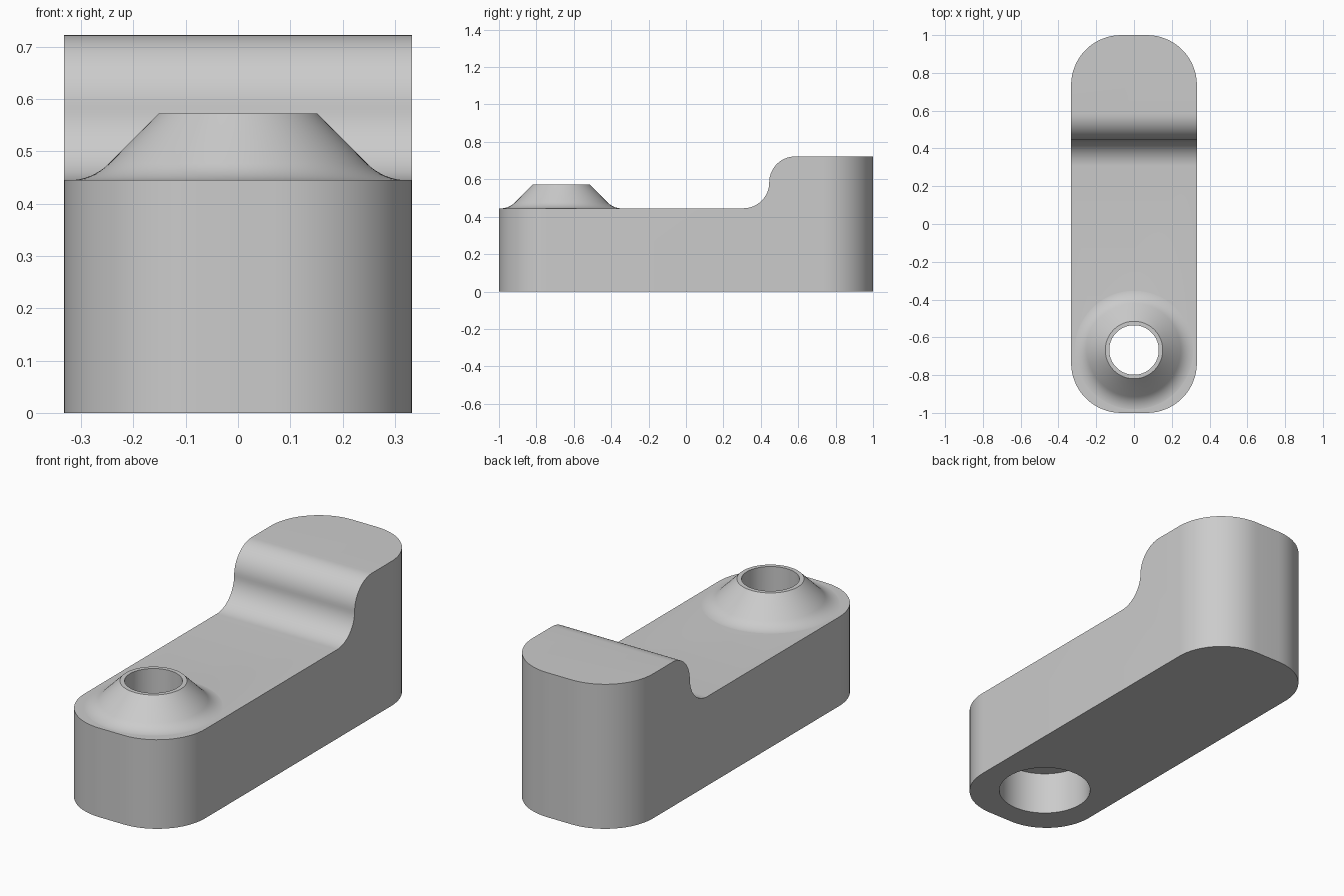
import bpy, bmesh
from math import sin, cos, pi, radians
from mathutils import Vector, Matrix

cube = bpy.data.objects.get("Cube")
if cube:
    bpy.data.objects.remove(cube, do_unlink=True)

HALF_W, CORNER = 0.333, 0.265      # plan outline
LOW, HIGH = 0.445, 0.722           # arm and heel heights
STEP_Y = 0.445                     # middle of the S-shaped step
HOLE_Y = -0.667

grey = bpy.data.materials.new("plain grey")
grey.use_nodes = True
grey.diffuse_color = (0.6, 0.6, 0.6, 1)
grey.node_tree.nodes["Principled BSDF"].inputs["Base Color"].default_value = (0.6, 0.6, 0.6, 1)


def arc(cx, cy, r, start, end, n=16):
    angles = [radians(start + (end - start) * i / n) for i in range(n + 1)]
    return [(cx + r * cos(a), cy + r * sin(a)) for a in angles]


def make_object(name, bm):
    bmesh.ops.recalc_face_normals(bm, faces=bm.faces)
    mesh = bpy.data.meshes.new(name)
    bm.to_mesh(mesh)
    bm.free()
    mesh.materials.append(grey)
    obj = bpy.data.objects.new(name, mesh)
    bpy.context.collection.objects.link(obj)
    return obj


def prism(name, points, direction):
    bm = bmesh.new()
    face = bm.faces.new([bm.verts.new(p) for p in points])
    new = bmesh.ops.extrude_face_region(bm, geom=[face])["geom"]
    bmesh.ops.translate(bm, vec=direction,
                        verts=[g for g in new if isinstance(g, bmesh.types.BMVert)])
    return make_object(name, bm)


def lathe(name, profile, steps=96):
    """Closed solid turned about the hole's axis; profile runs axis to axis."""
    bm = bmesh.new()
    verts = [bm.verts.new((r, 0, z)) for r, z in profile]
    edges = [bm.edges.new(pair) for pair in zip(verts, verts[1:])]
    bmesh.ops.spin(bm, geom=verts + edges, cent=(0, 0, 0), axis=(0, 0, 1),
                   angle=2 * pi, steps=steps)
    bmesh.ops.remove_doubles(bm, verts=bm.verts, dist=1e-5)
    bmesh.ops.transform(bm, matrix=Matrix.Translation((0, HOLE_Y, 0)), verts=bm.verts)
    return make_object(name, bm)


def combine(target, other, operation):
    mod = target.modifiers.new(operation, "BOOLEAN")
    mod.operation, mod.object, mod.solver = operation, other, "EXACT"
    bpy.context.view_layer.objects.active = target
    bpy.ops.object.modifier_apply(modifier=mod.name)
    bpy.data.objects.remove(other, do_unlink=True)


# Body: rounded plan outline
ix, iy = HALF_W - CORNER, 1 - CORNER
plan = (arc(ix, iy, CORNER, 0, 90) + arc(-ix, iy, CORNER, 90, 180)
        + arc(-ix, -iy, CORNER, 180, 270) + arc(ix, -iy, CORNER, 270, 360))
body = prism("clamp_body", [(x, y, 0) for x, y in plan], Vector((0, 0, HIGH)))

# Step: remove everything above the arm, leaving an S-curve up to the heel
r = (HIGH - LOW) / 2
step = ([(-1.2, LOW)] + arc(STEP_Y - r, LOW + r, r, -90, 0)
        + arc(STEP_Y + r, HIGH - r, r, 180, 90)[1:] + [(STEP_Y + r, 1), (-1.2, 1)])
combine(body, prism("step_cutter", [(-0.5, y, z) for y, z in step], Vector((1, 0, 0))),
        "DIFFERENCE")

# Boss: 45 degree cone flaring smoothly into the arm
fillet = 0.109
flare = arc(0.324, LOW + fillet - 0.0005, fillet, 225, 270, 8)
combine(body, lathe("boss", [(0, 0.572), (0.152, 0.572)] + flare
                    + [(0.324, 0.3), (0, 0.3)]), "UNION")

# Through hole with a wider counterbore underneath
combine(body, lathe("bore_cutter", [(0, 0.8), (0.131, 0.8), (0.131, 0.217),
                                    (0.218, 0.217), (0.218, -0.1), (0, -0.1)]), "DIFFERENCE")

bpy.ops.object.select_all(action="DESELECT")
body.select_set(True)
bpy.context.view_layer.objects.active = body
bpy.ops.object.shade_smooth_by_angle(angle=radians(30))
